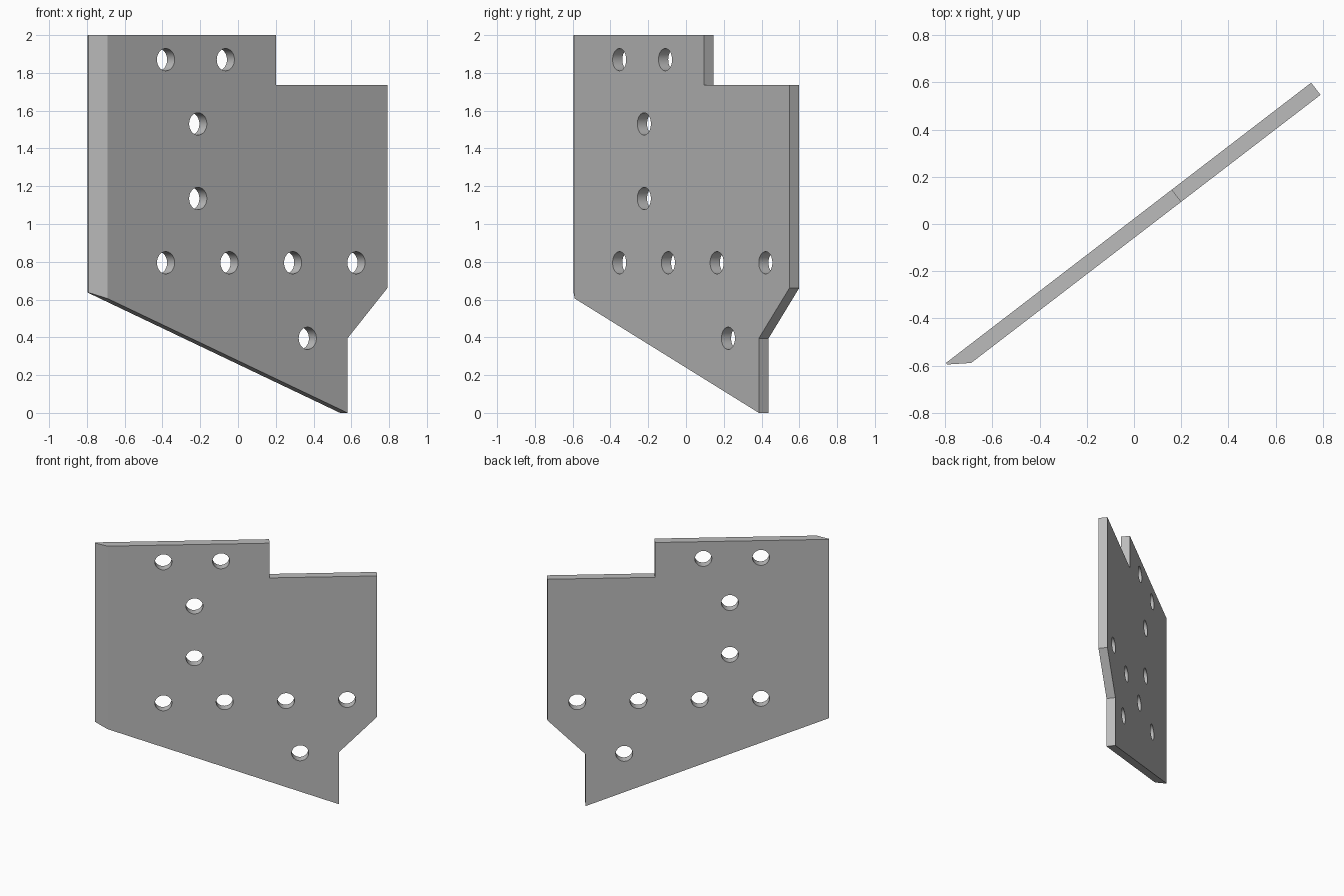
import bpy, bmesh, math
from mathutils import Vector, Matrix

cube = bpy.data.objects.get("Cube")
if cube:
    bpy.data.objects.remove(cube, do_unlink=True)

FRONT, BACK = -0.047, 0.018      # plate faces, across its thickness
TURN = Matrix.Rotation(math.radians(37.5), 4, 'Z')

steel = bpy.data.materials.new("grey_steel")
steel.use_nodes = True
colour = (0.5, 0.5, 0.5, 1)
steel.diffuse_color = colour
steel.node_tree.nodes["Principled BSDF"].inputs["Base Color"].default_value = colour


def add_object(name, bm):
    bmesh.ops.recalc_face_normals(bm, faces=bm.faces)
    mesh = bpy.data.meshes.new(name)
    bm.to_mesh(mesh)
    bm.free()
    mesh.materials.append(steel)
    obj = bpy.data.objects.new(name, mesh)
    obj.matrix_world = TURN
    bpy.context.collection.objects.link(obj)
    return obj


# Plate outline, extruded through its thickness
outline = [(-0.99, 2), (0.216, 2), (0.216, 1.735), (0.96, 1.735), (0.96, 0.66),
           (0.695, 0.395), (0.695, 0), (-0.99, 0.637)]
bm = bmesh.new()
face = bm.faces.new([bm.verts.new((u, FRONT, z)) for u, z in outline])
side = bmesh.ops.extrude_face_region(bm, geom=[face])
bmesh.ops.translate(bm, vec=(0, BACK - FRONT, 0),
                    verts=[g for g in side["geom"] if isinstance(g, bmesh.types.BMVert)])

# Long chamfer along the left end
a, b = Vector((-0.985, 0.006, 0)), Vector((-0.906, FRONT, 0))
normal = Vector((b.y - a.y, a.x - b.x, 0))
cut = bmesh.ops.bisect_plane(bm, geom=bm.verts[:] + bm.edges[:] + bm.faces[:],
                             plane_co=a, plane_no=normal, clear_outer=True)
rim = [g for g in cut["geom_cut"] if isinstance(g, bmesh.types.BMEdge)]
bmesh.ops.edgeloop_fill(bm, edges=rim)
plate = add_object("bracket_plate", bm)

# Round bolt holes, drilled square to the plate
holes = [(-0.518, 1.87), (-0.119, 1.87), (-0.303, 1.53), (-0.303, 1.135),
         (-0.518, 0.795), (-0.094, 0.795), (0.33, 0.795), (0.753, 0.795), (0.428, 0.395)]
bm = bmesh.new()
for u, z in holes:
    place = Matrix.Translation((u, 0, z)) @ Matrix.Rotation(math.pi / 2, 4, 'X')
    bmesh.ops.create_cone(bm, cap_ends=True, segments=48, radius1=0.059,
                          radius2=0.059, depth=0.4, matrix=place)
drills = add_object("hole_cutters", bm)
drills.hide_render = True
drills.hide_set(True)

drill = plate.modifiers.new("bolt_holes", 'BOOLEAN')
drill.operation = 'DIFFERENCE'
drill.solver = 'EXACT'
drill.object = drills

# Smooth hole walls, crisp edges elsewhere
bpy.context.view_layer.objects.active = plate
plate.select_set(True)
bpy.ops.object.modifier_apply(modifier=drill.name)
bpy.ops.object.shade_smooth_by_angle(angle=math.radians(30))
bpy.data.objects.remove(drills, do_unlink=True)
